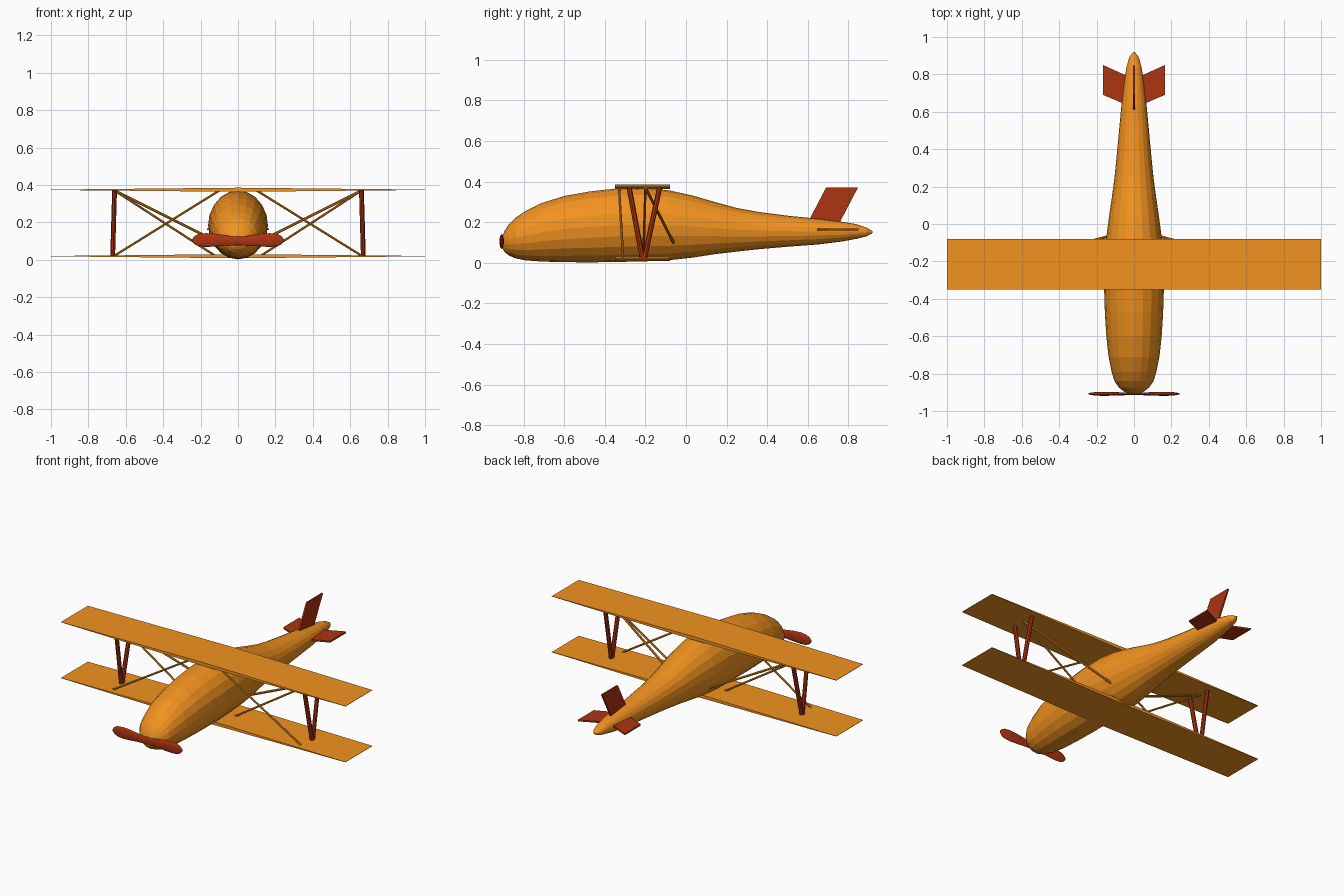
import bpy, bmesh, math
from mathutils import Vector


def material(name, rgb):
    m = bpy.data.materials.new(name)
    m.diffuse_color = (*rgb, 1)
    return m


ORANGE = material("orange_paint", (0.89, 0.29, 0.014))
RED = material("red_paint", (0.42, 0.035, 0.006))


def add(name, verts, faces, mat):
    me = bpy.data.meshes.new(name)
    me.from_pydata(verts, [], faces)
    bm = bmesh.new()
    bm.from_mesh(me)
    bmesh.ops.recalc_face_normals(bm, faces=bm.faces)
    bm.to_mesh(me)
    bm.free()
    me.materials.append(mat)
    ob = bpy.data.objects.new(name, me)
    bpy.context.collection.objects.link(ob)
    return ob


def loft(name, rings, mat):
    n = len(rings[0])
    verts = [v for r in rings for v in r]
    faces = [(i * n + j, i * n + (j + 1) % n, (i + 1) * n + (j + 1) % n, (i + 1) * n + j)
             for i in range(len(rings) - 1) for j in range(n)]
    faces += [tuple(range(n)), tuple(range(len(verts) - n, len(verts)))]
    return add(name, verts, faces, mat)


def circle(n):
    return [(math.cos(2 * math.pi * k / n), math.sin(2 * math.pi * k / n)) for k in range(n)]


def rod(name, a, b, r, mat, n=8):
    a, b = Vector(a), Vector(b)
    q = (b - a).to_track_quat('Z', 'Y')
    return loft(name, [[p + q @ Vector((c * r, s * r, 0)) for c, s in circle(n)] for p in (a, b)], mat)


def plate(name, outline, offset, mat):
    o = Vector(offset)
    return loft(name, [[Vector(p) - o for p in outline], [Vector(p) + o for p in outline]], mat)


# Fuselage: y, bottom z, top z, half width
stations = [(-0.905, 0.07, 0.13, 0.03), (-0.895, 0.055, 0.155, 0.055), (-0.875, 0.037, 0.187, 0.08),
            (-0.84, 0.022, 0.222, 0.105), (-0.79, 0.012, 0.256, 0.12), (-0.71, 0.006, 0.295, 0.136),
            (-0.6, 0.003, 0.329, 0.148), (-0.47, 0.002, 0.352, 0.156), (-0.34, 0.004, 0.366, 0.16),
            (-0.2, 0.007, 0.37, 0.157), (-0.08, 0.013, 0.356, 0.149), (0.03, 0.025, 0.332, 0.135),
            (0.14, 0.042, 0.3, 0.119), (0.25, 0.055, 0.27, 0.104), (0.36, 0.067, 0.25, 0.093),
            (0.5, 0.079, 0.232, 0.08), (0.65, 0.09, 0.217, 0.066), (0.77, 0.105, 0.202, 0.052),
            (0.84, 0.118, 0.19, 0.04), (0.89, 0.13, 0.173, 0.026), (0.92, 0.147, 0.155, 0.005)]
loft("fuselage", [[(w * c, y, (b + t) / 2 + (t - b) / 2 * s) for c, s in circle(20)]
                  for y, b, t, w in stations], ORANGE)

# Wings taper in thickness from the middle to the tips
for name, z in (("upper_wing", 0.374), ("lower_wing", 0.019)):
    loft(name, [[(x, -0.35, z - h), (x, -0.08, z - h), (x, -0.08, z + h), (x, -0.35, z + h)]
                for x, h in ((-1, 0.001), (0, 0.011), (1, 0.001))], ORANGE)

for side, s in (("right", 1), ("left", -1)):
    # V struts
    rod(side + "_front_strut", (0.67 * s, -0.215, 0.022), (0.66 * s, -0.28, 0.37), 0.013, RED)
    rod(side + "_rear_strut", (0.67 * s, -0.205, 0.022), (0.66 * s, -0.13, 0.37), 0.013, RED)
    # Brace rods
    rod(side + "_front_brace", (0.1 * s, -0.33, 0.37), (0.66 * s, -0.31, 0.022), 0.006, ORANGE)
    rod(side + "_middle_brace", (0.66 * s, -0.2, 0.37), (0.12 * s, -0.21, 0.02), 0.006, ORANGE)
    rod(side + "_rear_brace", (0.66 * s, -0.2, 0.37), (0.12 * s, -0.062, 0.1), 0.007, ORANGE)
    # Tailplane
    plate(side + "_tailplane", [(0, 0.62, 0.163), (0.165 * s, 0.69, 0.163),
                                (0.165 * s, 0.85, 0.163), (0, 0.775, 0.163)], (0, 0, 0.005), RED)

# Tail fin
plate("tail_fin", [(0, 0.575, 0.15), (0, 0.69, 0.37), (0, 0.847, 0.37), (0, 0.732, 0.15)], (0.005, 0, 0), RED)

# Propeller: x, half thickness, half height, centre z
half = [(0.025, 0.007, 0.023, 0.1), (0.07, 0.008, 0.028, 0.103), (0.12, 0.01, 0.034, 0.105),
        (0.17, 0.011, 0.037, 0.105), (0.21, 0.009, 0.033, 0.105), (0.232, 0.006, 0.022, 0.105),
        (0.245, 0.002, 0.006, 0.105)]
prop = [(-x, t, h, z) for x, t, h, z in reversed(half)] + half
loft("propeller", [[(x, -0.908 + t * c, z + h * s) for c, s in circle(12)] for x, t, h, z in prop], RED)
